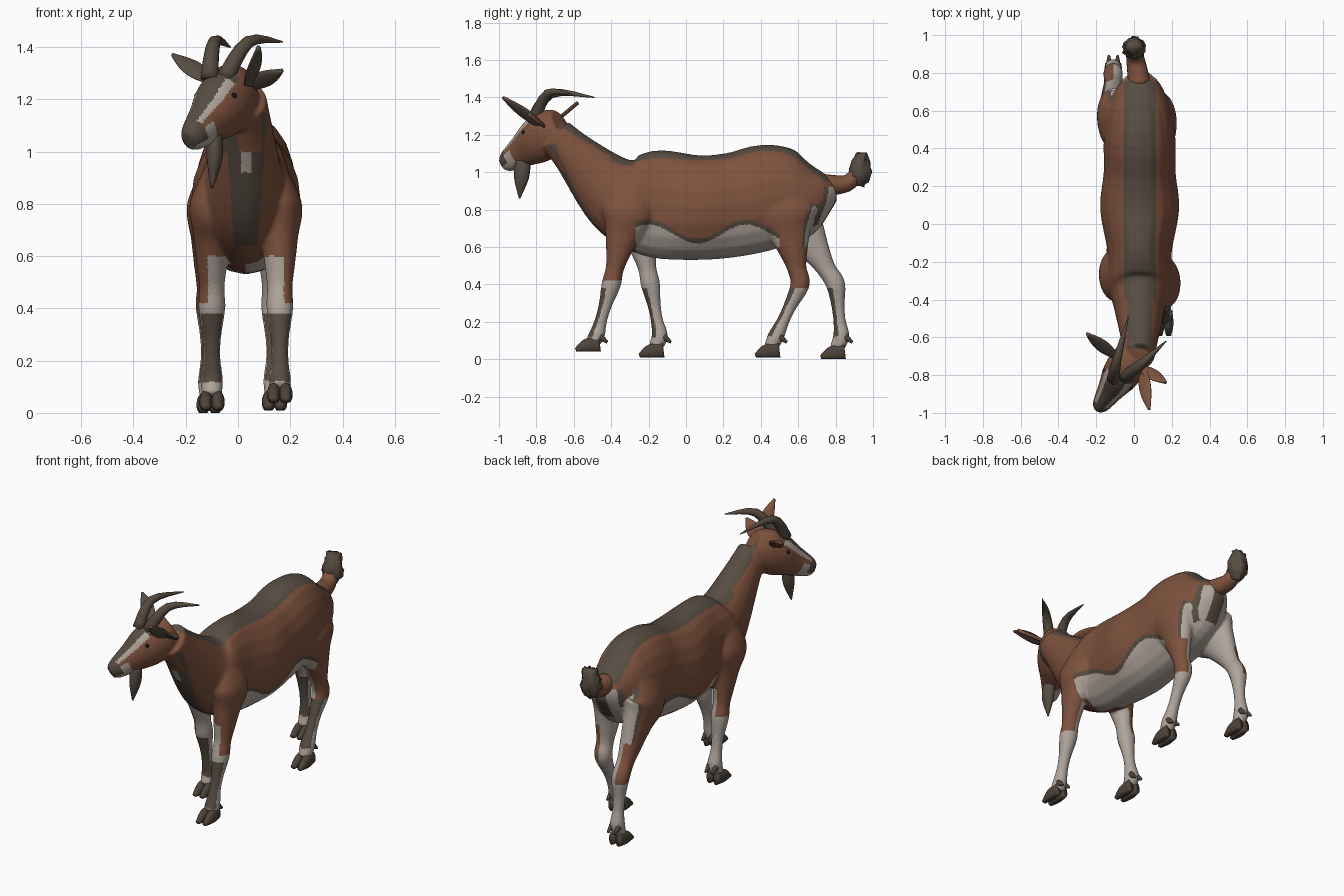
import bpy, bmesh, math, random
from mathutils import Vector

random.seed(4)
if "Cube" in bpy.data.objects:
    bpy.data.objects.remove(bpy.data.objects["Cube"], do_unlink=True)


def material(name, *colour):
    mat = bpy.data.materials.new(name)
    mat.use_nodes = True
    mat.diffuse_color = (*colour, 1)
    mat.node_tree.nodes["Principled BSDF"].inputs["Base Color"].default_value = (*colour, 1)
    return mat


BROWN, DARK, PALE = range(3)
COAT = [material("coat_brown", 0.21, 0.085, 0.047),
        material("coat_dark", 0.095, 0.073, 0.055),
        material("coat_pale", 0.43, 0.375, 0.33)]
HORN = [material("horn_dark", 0.09, 0.07, 0.05)]
HOOF = [material("hoof_dark", 0.075, 0.057, 0.043)]
EYE = [material("eye_black", 0.01, 0.01, 0.01)]
ACROSS, UPWARD = Vector((1, 0, 0)), Vector((0, 0, 1))


def curve_value(a, b, c, d, t):
    """Smooth value between b and c, with neighbours a and d."""
    return b + t / 2 * (c - a + t * (2 * a - 5 * b + 4 * c - d + t * (3 * (b - c) + d - a)))


def loft(bm, rings, across=ACROSS, sides=20, steps=4):
    """Skin elliptical rings (x, y, z, depth, half width) along a smooth path."""
    padded = [rings[0], *rings, rings[-1]]
    path = []
    for quad in zip(padded, padded[1:], padded[2:], padded[3:]):
        for step in range(steps):
            path.append([curve_value(*values, step / steps) for values in zip(*quad)])
    path.append(rings[-1])
    centres = [Vector(ring[:3]) for ring in path]
    loops = []
    for i, centre in enumerate(centres):
        *_, depth, width = path[i]
        following = centres[min(i + 1, len(centres) - 1)]
        tangent = (following - centres[max(i - 1, 0)]).normalized()
        side = (across - across.dot(tangent) * tangent).normalized()
        up = side.cross(tangent)
        angles = [math.tau * k / sides for k in range(sides)]
        loops.append([bm.verts.new(centre + side * math.cos(a) * width + up * math.sin(a) * depth)
                      for a in angles])
    for low, high in zip(loops, loops[1:]):
        for k in range(sides):
            bm.faces.new((low[k - 1], low[k], high[k], high[k - 1]))
    bm.faces.new(loops[0])
    bm.faces.new(loops[-1])


def paint(mesh, mats, rule):
    mesh.materials.clear()
    for mat in mats:
        mesh.materials.append(mat)
    for face in mesh.polygons:
        face.use_smooth = True
        face.material_index = rule(face.center, face.normal)


def finish(name, bm, mats, rule=lambda c, n: 0):
    bmesh.ops.recalc_face_normals(bm, faces=bm.faces)
    mesh = bpy.data.meshes.new(name)
    bm.to_mesh(mesh)
    bm.free()
    paint(mesh, mats, rule)
    obj = bpy.data.objects.new(name, mesh)
    bpy.context.collection.objects.link(obj)
    return obj


def part(name, rings, mats, across=ACROSS, **options):
    bm = bmesh.new()
    loft(bm, rings, across)
    return finish(name, bm, mats, **options)


# Trunk and neck from rump to throat: y, z, depth, half width
CENTRE = 0.03
TRUNK = [(0.8, 0.9, 0.05, 0.05), (0.74, 0.89, 0.12, 0.11), (0.62, 0.87, 0.23, 0.16),
         (0.45, 0.87, 0.28, 0.19), (0.28, 0.83, 0.28, 0.19), (0.08, 0.81, 0.28, 0.21),
         (-0.15, 0.83, 0.29, 0.17), (-0.31, 0.86, 0.25, 0.17), (-0.42, 0.92, 0.19, 0.14),
         (-0.6, 1.1, 0.12, 0.1), (-0.7, 1.2, 0.1, 0.08)]
# Head turned to its right, with depth along the line from poll to nose
POLL, NOSE = Vector((-0.02, -0.72, 1.22)), Vector((-0.19, -0.98, 1.04))
HEAD_DEPTH = [(-0.2, 0.09), (0, 0.125), (0.3, 0.125), (0.6, 0.09), (0.9, 0.06), (1, 0.035)]
HEAD_AXIS = (NOSE - POLL).normalized()
HEAD_SIDE = UPWARD.cross(HEAD_AXIS).normalized()
HEAD_UP = HEAD_AXIS.cross(HEAD_SIDE)
# Legs in mid stride: x, then y of hip, knee and foot, then sole height
LEGS = {"left_fore": (0.16, -0.31, -0.4, -0.48, 0.04),
        "right_fore": (-0.1, -0.27, -0.19, -0.14, 0.01),
        "left_hind": (0.14, 0.53, 0.61, 0.48, 0.01),
        "right_hind": (-0.11, 0.56, 0.8, 0.83, 0)}


def leg_rings(x, hip_y, knee_y, foot_y, sole):
    hip, knee, foot = [Vector((x, y, z)) for y, z in ((hip_y, 0.8), (knee_y, 0.4), (foot_y, 0.12))]
    muscle = 0.13 if hip_y > 0 else 0.1
    # Shoulder or haunch sinking into the trunk
    rings = [(x * 0.9, hip_y, 0.95, 0.07, 0.03)]
    for t in (0, 0.3, 0.6, 0.8):
        rest = 1 - t
        rings.append((*hip.lerp(knee, t), 0.04 + muscle * rest ** 1.5, 0.04 + rest * 0.045))
    # Knee, shin, fetlock and pastern
    for t, girth in ((0, 0.052), (0.4, 0.036), (0.7, 0.034), (1, 0.044)):
        rings.append((*knee.lerp(foot, t), girth, girth))
    rings.append((x, foot_y - 0.03, sole + 0.05, 0.036, 0.036))
    return rings


def head_coat(along, n):
    side, up = abs(n.dot(HEAD_SIDE)), n.dot(HEAD_UP)
    if along > 0.3 and up > -0.3:
        return DARK
    if along > 0.25 and up < 0.3:
        return PALE
    if up < 0 or along < 0.03 or side > 0.8:
        return BROWN
    return PALE if side > 0.55 and along > 0.07 else DARK


def leg_coat(c, n, inward):
    if c.z < 0.38:
        return DARK if n.y < -0.4 and c.z > 0.12 else PALE
    shin = c.y < 0 and n.y < -0.7 and inward > -0.3
    return PALE if inward > 0.05 or shin or c.z < 0.42 and c.y < 0 else BROWN


def coat(c, n):
    off = abs(c.x - CENTRE)
    inward = -math.copysign(n.x, n.x * (c.x - CENTRE))
    along = (c - POLL).dot(HEAD_AXIS)
    if along > 0 and c.z > 1:
        return head_coat(along, n)
    foreleg = c.y < (-0.27 if c.x > CENTRE else -0.12)
    if c.z < 0.5 or (c.z < 0.6 and (foreleg or c.y > 0.47)):
        return leg_coat(c, n, inward)
    # Pale seat and inner thighs, dark under the tail
    if c.y > 0.5 and c.z < 0.92:
        if off < 0.04 and c.z > 0.72:
            return DARK
        if inward > 0.1 or n.y > 0.65 or n.z < -0.6:
            return PALE
        return DARK if n.y > 0.5 else BROWN
    # Pale belly with a wavy dark edge
    above = c.z - 0.67 - 0.05 * math.cos(12 * (c.y + 0.2))
    if not foreleg and c.y < 0.5 and above < 0.025:
        return PALE if above < 0 else DARK
    # Dark stripe along the back, narrower up the neck
    neck = c.y < -0.4
    if c.z > 0.95 and abs(c.y - 0.05) < 0.71 and n.z > (0.4 if neck else 0.15):
        if off < (0.065 if neck else 0.085):
            return DARK
    # Dark chest stripe with a pale spot
    if c.y < -0.35 and n.y < -0.2 and 0.64 < c.z < 1.15:
        if off < 0.02 and abs(c.z - 0.97) < 0.05:
            return PALE
        if off < 0.07 * c.z:
            return DARK
    return BROWN


# Body: trunk, head and legs fused into one smooth skin
bm = bmesh.new()
loft(bm, [(CENTRE, *ring) for ring in TRUNK])
loft(bm, [(*POLL.lerp(NOSE, t), depth, depth * 0.8) for t, depth in HEAD_DEPTH], HEAD_SIDE)
for leg in LEGS.values():
    loft(bm, leg_rings(*leg))
body = finish("body", bm, COAT)
remesh = body.modifiers.new("fuse", "REMESH")
remesh.mode = "VOXEL"
remesh.voxel_size = 0.008
soften = body.modifiers.new("soften", "SMOOTH")
soften.iterations = 14
evaluated = body.evaluated_get(bpy.context.evaluated_depsgraph_get())
skin = bpy.data.meshes.new_from_object(evaluated)
body.modifiers.clear()
body.data = skin
paint(skin, COAT, coat)

# Cloven hooves with dewclaws
for name, (x, hip_y, knee_y, y, sole) in LEGS.items():
    bm = bmesh.new()
    for claw_x in (x - 0.023, x + 0.023):
        loft(bm, [(claw_x, y + 0.02, sole + 0.04, 0.04, 0.02),
                  (claw_x, y - 0.05, sole + 0.03, 0.04, 0.026),
                  (claw_x, y - 0.11, sole + 0.01, 0.01, 0.014)])
        loft(bm, [(claw_x, y + 0.02, 0.12, 0.02, 0.015), (claw_x, y + 0.06, 0.09, 0.007, 0.007)])
    for vert in bm.verts:
        vert.co.z = max(vert.co.z, sole)
    finish(name + "_hoof", bm, HOOF)


# Horns sweeping back
def horn(name, *points):
    girths = (0.034, 0.024, 0.003)
    part(name, [(*point, girth, girth) for point, girth in zip(points, girths)], HORN)


horn("right_horn", (-0.11, -0.82, 1.28), (-0.09, -0.72, 1.42), (-0.03, -0.49, 1.4))
horn("left_horn", (-0.05, -0.81, 1.28), (0.04, -0.74, 1.42), (0.17, -0.62, 1.42))


# Ears: flat leaves, dark on the front
def ear(name, root, tip, across):
    rings = []
    for t in (0, 0.25, 0.5, 0.75, 1):
        width = 0.04 * math.sin(math.pi * (0.15 + t * 0.8))
        rings.append((*Vector(root).lerp(Vector(tip), t), 0.01, width))
    part(name, rings, COAT, Vector(across), rule=lambda c, n: DARK if n.y < 0 else BROWN)


ear("right_ear", (-0.1, -0.7, 1.27), (-0.25, -0.58, 1.37), (1, 1, 1))
ear("left_ear", (0.04, -0.76, 1.24), (0.08, -0.98, 1.4), (1, 0, 1))
ear("left_ear_lobe", (0.04, -0.76, 1.25), (0.17, -0.84, 1.31), (0, 1, -1))

# Eyes
for name, outward in (("left_eye", HEAD_SIDE), ("right_eye", -HEAD_SIDE)):
    bm = bmesh.new()
    bmesh.ops.create_uvsphere(bm, u_segments=12, v_segments=8, radius=0.012)
    socket = POLL.lerp(NOSE, 0.3) + outward * 0.083 + HEAD_UP * 0.055
    bmesh.ops.translate(bm, vec=socket, verts=bm.verts)
    finish(name, bm, EYE)

# Beard
part("beard", [(-0.09, -0.87, 1.06, 0.04, 0.03), (-0.09, -0.88, 0.97, 0.04, 0.03),
               (-0.1, -0.89, 0.86, 0.004, 0.004)], [COAT[DARK]])

# Tail with a ragged tuft
part("tail", [(CENTRE, 0.74, 0.93, 0.06, 0.06), (0.01, 0.86, 0.94, 0.045, 0.05),
              (0, 0.92, 1, 0.04, 0.04)], [COAT[BROWN]])
tuft = part("tail_tuft", [(0, 0.92, 0.93, 0.03, 0.03), (0, 0.93, 1, 0.06, 0.06),
                          (0, 0.94, 1.1, 0.03, 0.04)], [COAT[DARK]])
for vert in tuft.data.vertices:
    vert.co += Vector([random.uniform(-0.008, 0.008) for axis in range(3)])
